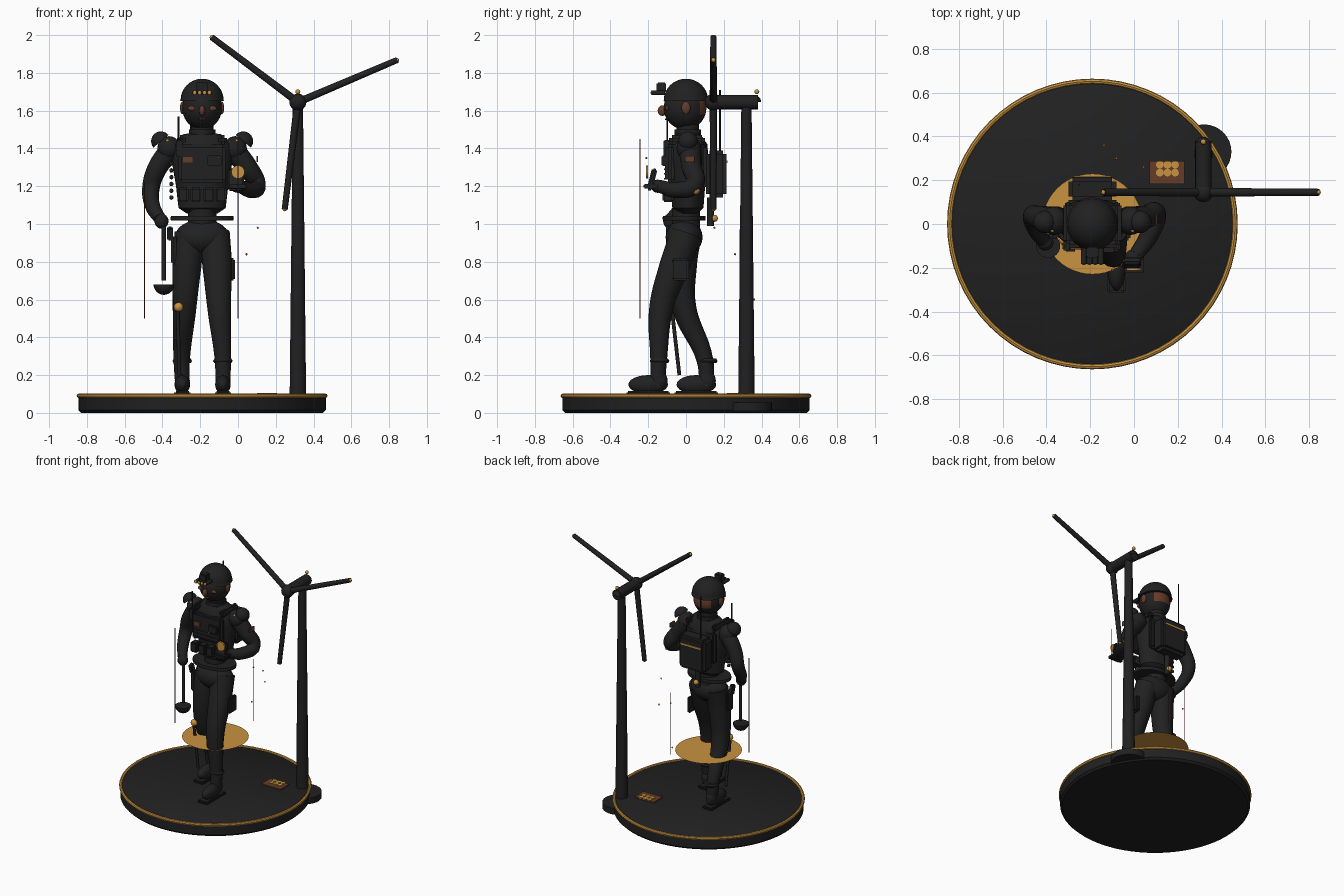
import bpy, bmesh, math
from mathutils import Vector, Matrix

cube = bpy.data.objects.get("Cube")
if cube:
    bpy.data.objects.remove(cube, do_unlink=True)


def material(name, rgb):
    m = bpy.data.materials.new(name)
    m.use_nodes = True
    m.diffuse_color = (*rgb, 1)
    m.node_tree.nodes["Principled BSDF"].inputs["Base Color"].default_value = (*rgb, 1)
    return m


DARK = material("charcoal", (0.015, 0.015, 0.015))
GOLD = material("amber", (0.58, 0.29, 0.05))
BROWN = material("brown", (0.13, 0.045, 0.022))
CX = -0.19  # middle line of the figure and the base


def finish(bm, name, mat, smooth=True):
    bmesh.ops.recalc_face_normals(bm, faces=bm.faces)
    me = bpy.data.meshes.new(name)
    bm.to_mesh(me)
    bm.free()
    ob = bpy.data.objects.new(name, me)
    bpy.context.collection.objects.link(ob)
    me.materials.append(mat)
    if smooth:
        bpy.ops.object.select_all(action='DESELECT')
        ob.select_set(True)
        bpy.context.view_layer.objects.active = ob
        bpy.ops.object.shade_smooth_by_angle(angle=math.radians(40))
    return ob


def box(name, loc, size, mat=DARK, rx=0, bevel=0.0):
    bm = bmesh.new()
    bmesh.ops.create_cube(bm, size=1)
    bmesh.ops.scale(bm, vec=size, verts=bm.verts)
    if bevel:
        bmesh.ops.bevel(bm, geom=bm.edges[:], offset=bevel, segments=2, affect='EDGES')
    bmesh.ops.transform(bm, matrix=Matrix.Translation(loc) @ Matrix.Rotation(rx, 4, 'X'), verts=bm.verts)
    return finish(bm, name, mat, bevel > 0)


def ball(name, loc, size, mat=DARK, seg=24):
    bm = bmesh.new()
    bmesh.ops.create_uvsphere(bm, u_segments=seg, v_segments=seg // 2, radius=1)
    bmesh.ops.scale(bm, vec=size if isinstance(size, tuple) else (size,) * 3, verts=bm.verts)
    bmesh.ops.translate(bm, vec=loc, verts=bm.verts)
    return finish(bm, name, mat)


def rod(name, a, b, r1, r2=None, mat=DARK, seg=16):
    a, b = Vector(a), Vector(b)
    d = b - a
    bm = bmesh.new()
    bmesh.ops.create_cone(bm, cap_ends=True, segments=seg, radius1=r1,
                          radius2=r1 if r2 is None else r2, depth=d.length)
    turn = Vector((0, 0, 1)).rotation_difference(d).to_matrix().to_4x4()
    bmesh.ops.transform(bm, matrix=Matrix.Translation((a + b) / 2) @ turn, verts=bm.verts)
    return finish(bm, name, mat)


def lathe(name, profile, loc, mat=DARK, ys=1.0, steps=40, turn=0.0):
    bm = bmesh.new()
    vs = [bm.verts.new((r, 0, z)) for r, z in profile]
    es = [bm.edges.new(p) for p in zip(vs, vs[1:])]
    bmesh.ops.spin(bm, geom=vs + es, cent=(0, 0, 0), axis=(0, 0, 1), angle=math.tau, steps=steps)
    bmesh.ops.remove_doubles(bm, verts=bm.verts, dist=0.0005)
    m = Matrix.Translation(loc) @ Matrix.Rotation(turn, 4, 'Y') @ Matrix.Diagonal((1, ys, 1, 1))
    bmesh.ops.transform(bm, matrix=m, verts=bm.verts)
    return finish(bm, name, mat)


def limb(name, pts, mat=DARK):
    cu = bpy.data.curves.new(name, 'CURVE')
    cu.dimensions, cu.bevel_depth, cu.bevel_resolution = '3D', 1, 5
    cu.use_fill_caps, cu.resolution_u = True, 8
    sp = cu.splines.new('BEZIER')
    sp.bezier_points.add(len(pts) - 1)
    for p, (x, y, z, r) in zip(sp.bezier_points, pts):
        p.co, p.radius = (x, y, z), r
        p.handle_left_type = p.handle_right_type = 'AUTO'
    ob = bpy.data.objects.new(name, cu)
    bpy.context.collection.objects.link(ob)
    cu.materials.append(mat)
    bpy.ops.object.select_all(action='DESELECT')
    ob.select_set(True)
    bpy.context.view_layer.objects.active = ob
    bpy.ops.object.convert(target='MESH')
    bpy.ops.object.shade_smooth_by_angle(angle=math.radians(40))


def dome(r, n=8):
    return [(r * math.cos(i * math.pi / 2 / n), r * math.sin(i * math.pi / 2 / n)) for i in range(n + 1)]


def ring(name, loc, r, t, mat):
    prof = [(r + t * math.cos(a * math.tau / 8), t * math.sin(a * math.tau / 8)) for a in range(9)]
    lathe(name, prof, loc, mat, steps=64 if r > 0.3 else 24)


# Display base with rim, floating glow disc and small cell panel
lathe("base", [(0, 0), (0.64, 0), (0.655, 0.015), (0.655, 0.085), (0.645, 0.092), (0, 0.092)], (CX, 0, 0), steps=72)
ring("base_rim", (CX, 0, 0.09), 0.652, 0.012, GOLD)
rod("tower_foot", (0.32, 0.33, 0.01), (0.32, 0.33, 0.055), 0.125, seg=32)
lathe("glow_disc", [(0, 0), (0.23, 0)], (CX, 0, 0.46), GOLD, steps=48)
box("cell_panel", (0.15, 0.235, 0.096), (0.16, 0.105, 0.01), BROWN)
for i in range(6):
    x, y = 0.118 + 0.035 * (i % 3), 0.235 + 0.036 * (i // 3)
    rod("panel_cell", (x, y, 0.1), (x, y, 0.106), 0.018, mat=GOLD, seg=12)

# Wind turbine
hub = Vector((0.317, 0.145, 1.645))
rod("turbine_tower", (0.317, 0.32, 0.05), (0.317, 0.32, 1.64), 0.044, 0.027, seg=24)
lathe("nacelle_tail", dome(0.038), (0.317, 0.36, 1.645))
rod("nacelle", (0.317, 0.16, 1.645), (0.317, 0.38, 1.645), 0.038)
ball("turbine_hub", hub, 0.045)
ball("beacon", (0.317, 0.375, 1.7), 0.013, GOLD, 12)
for k in range(3):
    a = math.radians(23 + 120 * k)
    d = Vector((math.cos(a), 0, math.sin(a)))
    rod("turbine_blade", hub, hub + d * 0.572, 0.02, 0.016)
    ball("blade_tip_light", hub + d * 0.57, 0.012, GOLD, 12)

# Legs, boots and soles
limb("left_leg", [(-0.125, 0, 0.95, 0.083), (-0.11, -0.06, 0.78, 0.08), (-0.1, -0.13, 0.56, 0.064),
                  (-0.08, -0.145, 0.28, 0.044), (-0.08, -0.15, 0.14, 0.038)])
limb("right_leg", [(-0.255, 0, 0.95, 0.083), (-0.27, -0.02, 0.78, 0.078), (-0.283, -0.01, 0.56, 0.064),
                   (-0.298, 0.1, 0.28, 0.044), (-0.295, 0.11, 0.14, 0.038)])
ball("pelvis", (CX, -0.01, 0.93), (0.145, 0.098, 0.095))
for side, x, y in (("left", -0.08, -0.2), ("right", -0.295, 0.055)):
    ball(side + "_boot", (x, y, 0.15), (0.041, 0.105, 0.05))
    ball(side + "_heel", (x, y + 0.055, 0.17), (0.04, 0.048, 0.055))
    box(side + "_sole", (x, y, 0.104), (0.085, 0.23, 0.022), bevel=0.008)
    lathe(side + "_boot_cuff", [(0, -0.012), (0.045, -0.012), (0.052, 0), (0.045, 0.012), (0, 0.012)],
          (x, y + 0.06, 0.275))
ball("knee_light", (-0.315, -0.075, 0.56), 0.025, GOLD)
rod("shin_brace", (-0.32, -0.075, 0.55), (-0.31, -0.035, 0.2), 0.01)
box("holster", (-0.335, -0.03, 0.86), (0.04, 0.07, 0.15), bevel=0.01)
box("holster_grip", (-0.36, -0.04, 0.95), (0.03, 0.04, 0.07), rx=0.3, bevel=0.006)
box("thigh_pouch", (-0.03, -0.03, 0.76), (0.03, 0.09, 0.12), bevel=0.01)

# Torso, vest and belt
lathe("torso", [(0, 1.05), (0.08, 1.055), (0.125, 1.085), (0.138, 1.2), (0.162, 1.34), (0.158, 1.42),
                (0.1, 1.475), (0, 1.49)], (CX, 0.01, 0), ys=0.66)
rod("waist", (CX, 0, 0.98), (CX, 0, 1.08), 0.075)
lathe("belt", [(0, 1.018), (0.165, 1.018), (0.168, 1.03), (0.165, 1.042), (0, 1.042)], (CX, -0.01, 0), ys=0.68)
box("vest_front", (CX, -0.085, 1.32), (0.25, 0.05, 0.2), bevel=0.015)
box("vest_back", (CX, 0.09, 1.3), (0.25, 0.04, 0.24), bevel=0.015)
for i in range(4):
    box("vest_pouch", (CX - 0.1 + i * 0.067, -0.095, 1.155), (0.056, 0.06, 0.075), bevel=0.008)
for i in range(3):
    box("vest_webbing", (CX, -0.112, 1.24 + i * 0.025), (0.22, 0.008, 0.008))
box("chest_patch", (-0.265, -0.113, 1.34), (0.05, 0.008, 0.03), BROWN)
box("chest_pocket", (-0.125, -0.118, 1.335), (0.075, 0.025, 0.055), bevel=0.006)
box("chest_radio", (-0.31, -0.1, 1.4), (0.035, 0.04, 0.09), bevel=0.006)
rod("radio_antenna", (-0.315, -0.1, 1.42), (-0.315, -0.1, 1.57), 0.004, seg=8)
for i in range(6):
    ball("side_round", (-0.353, -0.01, 1.14 + i * 0.036), 0.012, DARK, 10)
for s in (-1, 1):
    box("shoulder_strap", (CX + s * 0.11, 0.005, 1.445), (0.045, 0.19, 0.05), bevel=0.015)

# Arms, shoulder guards and hands
limb("left_arm", [(-0.03, 0.02, 1.4, 0.06), (0.05, 0.03, 1.3, 0.054), (0.1, 0.045, 1.21, 0.047),
                  (0.07, -0.05, 1.18, 0.043), (0.01, -0.14, 1.2, 0.034)])
limb("right_arm", [(-0.35, 0.02, 1.4, 0.06), (-0.43, 0.03, 1.29, 0.052), (-0.462, 0.035, 1.18, 0.046),
                   (-0.45, -0.02, 1.09, 0.04), (-0.415, -0.075, 1.03, 0.033)])
ball("left_hand", (0.0, -0.15, 1.2), (0.042, 0.035, 0.035))
ball("right_hand", (-0.405, -0.085, 1.015), (0.037, 0.036, 0.04))
ball("elbow_light", (0.115, 0.05, 1.18), 0.024, GOLD)
box("sleeve_patch", (0.102, 0.02, 1.345), (0.008, 0.05, 0.032), BROWN)
for s in (-1, 1):
    ball("shoulder", (CX + s * 0.175, 0.015, 1.4), (0.062, 0.065, 0.065))
    lathe("shoulder_guard", dome(0.052), (CX + s * 0.218, 0.01, 1.438), turn=s * 0.7, steps=24)
    ball("shoulder_light", (CX + s * 0.183, -0.03, 1.44), 0.009, GOLD, 10)

# Handheld instrument and ladle
box("instrument_body", (-0.01, -0.18, 1.235), (0.085, 0.03, 0.12), rx=-0.25, bevel=0.008)
box("instrument_base", (0.0, -0.185, 1.2), (0.09, 0.08, 0.025), bevel=0.006)
rod("instrument_dial", (0, -0.2, 1.275), (0, -0.212, 1.275), 0.035, mat=GOLD, seg=24)
rod("ladle_handle", (-0.392, -0.095, 0.7), (-0.392, -0.095, 0.99), 0.012)
lathe("ladle_bowl", dome(0.055), (-0.392, -0.1, 0.68), turn=math.pi, steps=24)
lathe("ladle_lid", [(0, 0), (0.055, 0)], (-0.392, -0.1, 0.68), steps=24)

# Backpack
box("backpack", (CX, 0.16, 1.265), (0.22, 0.11, 0.25), bevel=0.02)
box("backpack_stripe", (CX, 0.216, 1.33), (0.17, 0.008, 0.012), GOLD)
rod("backpack_antenna", (-0.25, 0.18, 1.38), (-0.25, 0.18, 1.71), 0.004, seg=8)
rod("rear_canister", (CX, 0.13, 0.99), (CX, 0.13, 1.14), 0.018)
ball("canister_light", (CX, 0.15, 1.03), 0.019, GOLD, 16)

# Head, with the nape in skin colour
rod("neck", (CX, 0.01, 1.44), (CX, 0.01, 1.56), 0.06)
rod("collar", (CX, 0.01, 1.47), (CX, 0.01, 1.5), 0.07)
head = ball("head", (CX, -0.005, 1.615), (0.105, 0.113, 0.115), seg=40)
head.data.materials.append(BROWN)
for f in head.data.polygons:
    if f.center.y > 0.07 and 1.585 < f.center.z < 1.645:
        f.material_index = 1
lathe("helmet", [(0, 0)] + [(0.118, -0.005)] + dome(0.114), (CX, 0, 1.655), ys=1.03)
ball("nose", (CX, -0.125, 1.6), (0.016, 0.025, 0.028), BROWN, 16)
ball("mouth", (CX, -0.1, 1.555), (0.025, 0.012, 0.006), BROWN, 12)
for s in (-1, 1):
    ball("ear", (CX + s * 0.104, 0, 1.615), (0.013, 0.024, 0.034), BROWN, 16)
    ball("eye_patch", (CX + s * 0.052, -0.1, 1.612), (0.026, 0.01, 0.014), BROWN, 16)

# Four tube night goggles
box("goggle_mount", (CX, -0.13, 1.722), (0.06, 0.05, 0.055), bevel=0.006)
for i in range(4):
    x = CX - 0.039 + i * 0.026
    rod("goggle_tube", (x, -0.11, 1.695), (x, -0.182, 1.695), 0.013)
    ball("goggle_lens", (x, -0.182, 1.695), (0.01, 0.005, 0.012), GOLD, 12)

# Thin light beams and drifting sparks
for x, y, top in ((-0.495, -0.05, 1.22), (0, -0.243, 1.45), (-0.07, 0.285, 0.97)):
    rod("light_beam", (x, y, 0.5), (x, y, top), 0.002, mat=BROWN, seg=6)
for p in ((0.045, 0.26, 0.84), (0.105, 0.15, 0.98), (-0.137, 0.36, 0.6), (-0.08, 0.3, 0.9), (-0.1, -0.21, 1.35)):
    ball("spark", p, 0.006, GOLD, 8)
